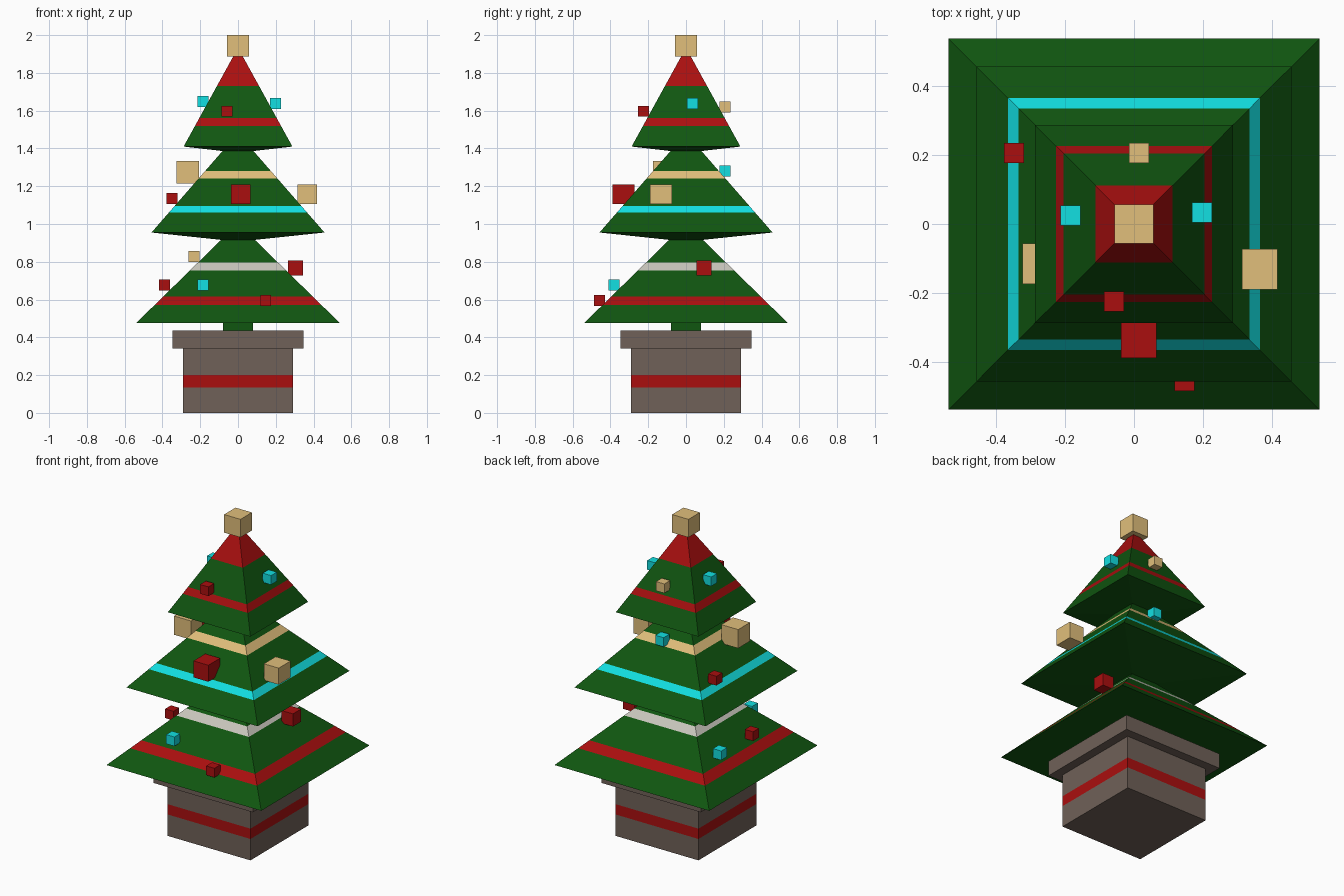
import bpy, bmesh

cube = bpy.data.objects.get("Cube")
if cube:
    bpy.data.objects.remove(cube, do_unlink=True)


def linear(c):
    c /= 255
    return c / 12.92 if c <= 0.04045 else ((c + 0.055) / 1.055) ** 2.4


def material(name, *rgb):
    m = bpy.data.materials.new(name)
    m.use_nodes = True
    color = (*[linear(c) for c in rgb], 1)
    m.diffuse_color = color
    m.node_tree.nodes["Principled BSDF"].inputs["Base Color"].default_value = color
    return m


green = material("leaf green", 16, 86, 16)
red = material("red", 170, 15, 15)
cyan = material("cyan", 18, 224, 226)
tan = material("gold tan", 225, 191, 123)
grey = material("silver grey", 200, 198, 188)
brown = material("pot brown", 112, 97, 88)


def finish(name, bm, mats):
    bmesh.ops.recalc_face_normals(bm, faces=bm.faces)
    mesh = bpy.data.meshes.new(name)
    bm.to_mesh(mesh)
    bm.free()
    for m in mats:
        mesh.materials.append(m)
    obj = bpy.data.objects.new(name, mesh)
    bpy.context.collection.objects.link(obj)
    return obj


def square_loft(name, profile, base, bands=()):
    """Square solid through (half width, height) rings; bands are (low, high, material)."""
    bm = bmesh.new()
    rings = [[bm.verts.new((sx * w, sy * w, z))
              for sx, sy in ((-1, -1), (1, -1), (1, 1), (-1, 1))] for w, z in profile]
    for a, b in zip(rings, rings[1:]):
        for i in range(4):
            j = (i + 1) % 4
            bm.faces.new((a[i], a[j], b[j], b[i]))
    bm.faces.new(rings[0])
    bm.faces.new(rings[-1])
    # Cut the walls at each band edge, then colour by height
    for low, high, _ in bands:
        for z in (low, high):
            bmesh.ops.bisect_plane(bm, geom=bm.verts[:] + bm.edges[:] + bm.faces[:],
                                   plane_co=(0, 0, z), plane_no=(0, 0, 1))
    for f in bm.faces:
        z = f.calc_center_median().z
        for k, (low, high, _) in enumerate(bands):
            if low < z < high:
                f.material_index = k + 1
    return finish(name, bm, [base] + [b[2] for b in bands])


def box(name, center, size, mat):
    bm = bmesh.new()
    bmesh.ops.create_cube(bm, size=1)
    for v in bm.verts:
        v.co = [c + p * s for c, p, s in zip(center, v.co, size)]
    return finish(name, bm, [mat])


# Pot with an overhanging rim
square_loft("pot", [(.29, 0), (.29, .34), (.347, .34), (.347, .435)],
            brown, [(.135, .2, red)])

# Trunk and three tiers of branches
square_loft("trunk", [(.08, .43), (.08, .48)], green)
square_loft("lower_tier", [(.08, .475), (.54, .475), (.08, .925)],
            green, [(.57, .615, red), (.755, .795, grey)])
square_loft("middle_tier", [(.08, .915), (.458, .955), (.07, 1.4)],
            green, [(1.06, 1.095, cyan), (1.24, 1.28, tan)])
square_loft("upper_tier", [(.07, 1.385), (.288, 1.41), (.01, 1.915)],
            green, [(1.52, 1.56, red), (1.73, 1.95, red)])

# Block on the tip
box("tip_block", (0, 0, 1.943), (.114, .114, .114), tan)

# Small hanging cubes
small = [
    (-.185, .025, 1.648, cyan), (.198, .034, 1.638, cyan), (-.058, -.225, 1.597, red),
    (.015, .207, 1.62, tan), (-.349, .207, 1.135, red), (.02, .207, 1.28, cyan),
    (-.234, 0, .828, tan), (-.388, -.102, .677, red), (-.388, .215, .677, cyan),
    (-.185, -.382, .676, cyan), (.147, -.457, .596, red),
]
for i, (x, y, z, mat) in enumerate(small):
    box(f"small_ornament_{i + 1}", (x, y, z), (.058, .058, .058), mat)

# Larger ornaments
box("medium_ornament", (.305, .095, .767), (.08, .08, .08), red)
box("left_large_ornament", (.366, -.132, 1.157), (.104, .118, .104), tan)
box("right_large_ornament", (-.266, -.115, 1.274), (.118, .118, .118), tan)
box("front_large_ornament", (.014, -.331, 1.157), (.104, .118, .104), red)
